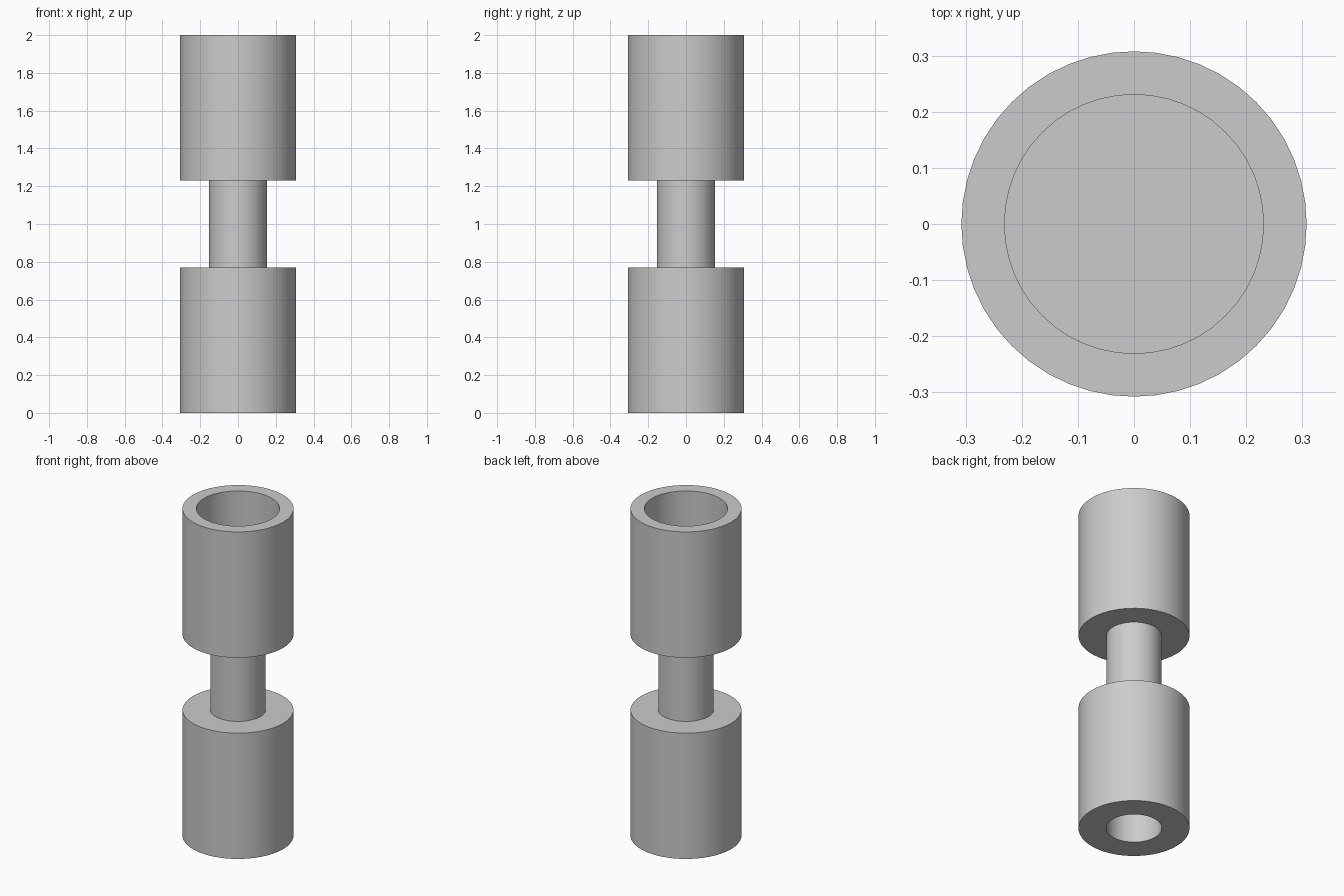
import bpy
import bmesh
from math import radians

SEGMENTS = 48
U = 2 / 26          # design unit: the part is 26 units tall

old = bpy.data.objects.get("Cube")
if old:
    bpy.data.objects.remove(old, do_unlink=True)

grey = bpy.data.materials.new("plain grey")
grey.use_nodes = True
colour = (0.6, 0.6, 0.6, 1)
grey.diffuse_color = colour
grey.node_tree.nodes["Principled BSDF"].inputs["Base Color"].default_value = colour


def lathe(name, profile):
    """Spin a (radius, height) profile, given in design units, around z."""
    bm = bmesh.new()
    verts = [bm.verts.new((r * U, 0, z * U)) for r, z in profile]
    edges = [bm.edges.new(pair) for pair in zip(verts, verts[1:])]
    bmesh.ops.spin(bm, geom=verts + edges, cent=(0, 0, 0), axis=(0, 0, 1),
                   angle=radians(360), steps=SEGMENTS, use_merge=True)
    bmesh.ops.remove_doubles(bm, verts=bm.verts, dist=1e-5)
    bmesh.ops.recalc_face_normals(bm, faces=bm.faces)
    mesh = bpy.data.meshes.new(name)
    bm.to_mesh(mesh)
    bm.free()
    mesh.materials.append(grey)
    obj = bpy.data.objects.new(name, mesh)
    bpy.context.collection.objects.link(obj)
    bpy.ops.object.select_all(action="DESELECT")
    obj.select_set(True)
    bpy.context.view_layer.objects.active = obj
    bpy.ops.object.shade_smooth_by_angle(angle=radians(30))
    return obj


# One turned piece: narrow blind bore below, neck, wide blind bore above
lathe("double_socket_coupler", [
    (0, 8), (2, 8), (2, 0),         # lower bore
    (4, 0), (4, 10),                # lower barrel
    (2, 10), (2, 16),               # neck
    (4, 16), (4, 26),               # upper barrel
    (3, 26), (3, 17), (0, 17),      # upper bore
])
